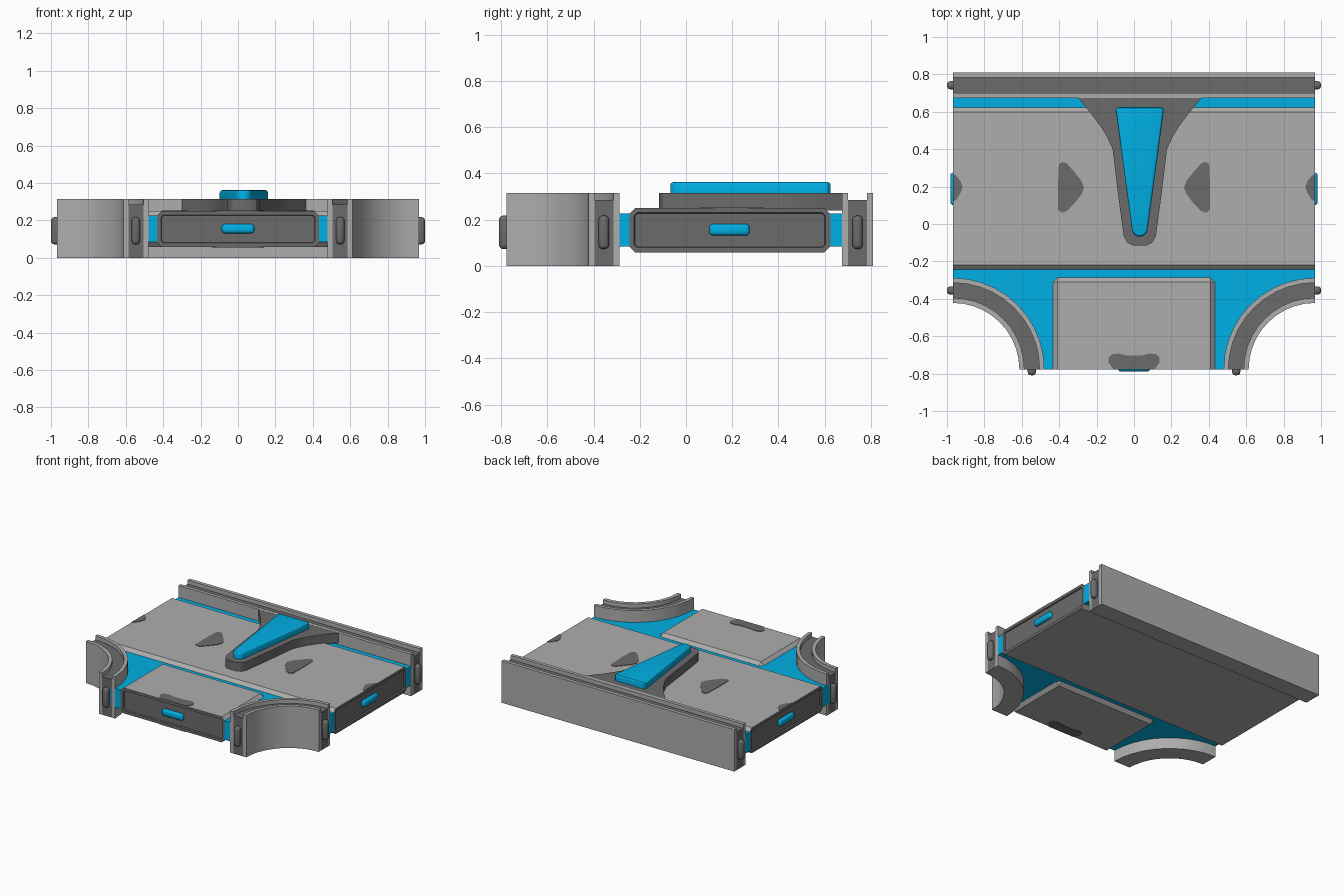
import bpy, bmesh, math
from mathutils import Vector

if "Cube" in bpy.data.objects:
    bpy.data.objects.remove(bpy.data.objects["Cube"])


def material(name, rgb):
    m = bpy.data.materials.new(name)
    m.diffuse_color = (*rgb, 1)
    m.use_nodes = True
    m.node_tree.nodes["Principled BSDF"].inputs["Base Color"].default_value = m.diffuse_color
    return m


LIGHT = material("light_grey", (0.42, 0.42, 0.42))
DARK = material("dark_grey", (0.147, 0.147, 0.147))
BLUE = material("glow_blue", (0.0, 0.43, 0.78))

X, YF, YB = 0.968, -0.777, 0.809      # side ends, front end, back of wall
CY = 0.188                            # centre line of the main road
WALL_T = 0.134


def finish(name, bm, mats, smooth=True):
    bmesh.ops.recalc_face_normals(bm, faces=bm.faces[:])
    me = bpy.data.meshes.new(name)
    bm.to_mesh(me)
    bm.free()
    ob = bpy.data.objects.new(name, me)
    bpy.context.collection.objects.link(ob)
    for m in mats:
        me.materials.append(m)
    if smooth:
        bpy.ops.object.select_all(action='DESELECT')
        ob.select_set(True)
        bpy.context.view_layer.objects.active = ob
        bpy.ops.object.shade_smooth_by_angle(angle=math.radians(30))
    return ob


def prism(name, pts, z0, z1, mat, bottom=None, top_bevel=0):
    """Extrude a flat outline upward; the underside may have its own colour."""
    bm = bmesh.new()
    face = bm.faces.new([bm.verts.new((x, y, z0)) for x, y in pts])
    up = bmesh.ops.extrude_face_region(bm, geom=[face], use_keep_orig=True)
    for v in up["geom"]:
        if isinstance(v, bmesh.types.BMVert):
            v.co.z = z1
    bmesh.ops.recalc_face_normals(bm, faces=bm.faces[:])
    if bottom:
        for f in bm.faces:
            f.material_index = int(f.normal.z < -0.5)
    if top_bevel:
        edges = [e for e in bm.edges if all(v.co.z > z1 - 1e-4 for v in e.verts)]
        bmesh.ops.bevel(bm, geom=edges, offset=top_bevel, segments=3,
                        profile=0.5, affect='EDGES')
    return finish(name, bm, [mat] + ([bottom] if bottom else []))


def rounded_box(name, centre, size, r, mat):
    bm = bmesh.new()
    bmesh.ops.create_cube(bm, size=1)
    for v in bm.verts:
        v.co = Vector(centre) + Vector([a * b for a, b in zip(v.co, size)])
    bmesh.ops.bevel(bm, geom=bm.edges[:], offset=r, segments=3, profile=0.5,
                    affect='EDGES')
    return finish(name, bm, [mat])


def road(name, lo, hi, out_dirs):
    """Chamfered slab with dark recessed panels on its open ends."""
    def is_end(f):
        return any(f.normal.dot(d) > 0.99 for d in out_dirs)

    bm = bmesh.new()
    bmesh.ops.create_cube(bm, size=1)
    for v in bm.verts:
        v.co = [l + (c + 0.5) * (h - l) for c, l, h in zip(v.co, lo, hi)]
    bm.normal_update()
    edges = [e for e in bm.edges if not any(is_end(f) for f in e.link_faces)]
    bmesh.ops.bevel(bm, geom=edges, offset=0.025, segments=1, affect='EDGES')
    bm.normal_update()
    ends = [f for f in bm.faces if is_end(f)]
    for f in ends:
        f.material_index = 1
    bmesh.ops.inset_individual(bm, faces=ends, thickness=0.022, depth=0)
    bmesh.ops.inset_individual(bm, faces=ends, thickness=0.004, depth=-0.01)
    return finish(name, bm, [LIGHT, DARK], smooth=False)


def arc(r, s, n=10):
    return [(s * (X - r * math.sin(math.pi / 2 * i / n)),
             YF + r * math.cos(math.pi / 2 * i / n)) for i in range(n + 1)]


# Walls: dark grooved core between two raised lips
BANDS = [("outer_lip", 0, 0.027, 0.315, LIGHT),
         ("core", 0.027, 0.108, 0.285, DARK),
         ("inner_lip", 0.108, WALL_T, 0.315, LIGHT)]
for part, a, b, top, mat in BANDS:
    prism("back_wall_" + part, [(-X, YB - b), (X, YB - b), (X, YB - a), (-X, YB - a)],
          0, top, mat, LIGHT)
    for s, side in ((-1, "left"), (1, "right")):
        prism(f"{side}_corner_wall_{part}",
              arc(0.355 + a, s) + arc(0.355 + b, s)[::-1], 0, top, mat, LIGHT)

# Roads
road("main_road", (-X, -0.245, 0.058), (X, 0.624, 0.25),
     [Vector((1, 0, 0)), Vector((-1, 0, 0))])
road("front_road", (-0.433, YF, 0.058), (0.433, -0.286, 0.25), [Vector((0, -1, 0))])

# Blue glow filling the gaps between the roads and walls
prism("back_glow", [(-X, 0.615), (X, 0.615), (X, 0.69), (-X, 0.69)], 0.084, 0.226, BLUE)
prism("front_glow", [(-X, -0.238), (X, -0.238)] + arc(0.45, 1) +
      [(0.42, YF), (0.42, -0.3), (-0.42, -0.3), (-0.42, YF)] + arc(0.45, -1)[::-1],
      0.084, 0.226, BLUE)

# Connector pegs on the wall ends and lights on the road ends
for s, side in ((-1, "left"), (1, "right")):
    for y, where in ((YB - WALL_T / 2, "back"), (YF + 0.4215, "front")):
        rounded_box(f"{side}_{where}_peg", (s * 0.97, y, 0.145),
                    (0.06, 0.044, 0.145), 0.018, DARK)
    rounded_box(f"{side}_front_end_peg", (s * (X - 0.4215), -0.779, 0.145),
                (0.044, 0.06, 0.145), 0.018, DARK)
    rounded_box(f"{side}_light", (s * 0.957, CY, 0.156), (0.05, 0.174, 0.05), 0.016, BLUE)
rounded_box("front_light", (0, -0.764, 0.156), (0.174, 0.05, 0.05), 0.016, BLUE)

# Pointer: flared dark base with a blue wedge on top
CX = 0.031
half = [(0.333, 0.677), (0.285, 0.62), (0.245, 0.57), (0.205, 0.515), (0.175, 0.465),
        (0.145, 0.40), (0.115, 0.15), (0.086, -0.065), (0.066, -0.1), (0.035, -0.116)]
prism("pointer_base", [(CX + w, y) for w, y in half] +
      [(CX - w, y) for w, y in half[::-1]], 0.24, 0.3145, DARK)
tip = [(CX + 0.042 * math.cos(t), -0.026 + 0.042 * math.sin(t))
       for t in [-math.radians(8 + i * 164 / 8) for i in range(9)]]
prism("pointer_wedge", [(CX - 0.118, 0.626), (CX - 0.129, 0.614)] + tip[::-1] +
      [(CX + 0.129, 0.614), (CX + 0.118, 0.626)], 0.31, 0.362, BLUE, top_bevel=0.014)

# Painted dark patches on the road surfaces
blob = [(0.405, 0.075), (0.385, 0.06), (0.355, 0.072), (0.315, 0.115), (0.28, 0.16),
        (0.268, 0.195), (0.28, 0.23), (0.32, 0.28), (0.36, 0.325), (0.385, 0.332),
        (0.402, 0.318), (0.407, 0.2)]
edge_blob = [(X, 0.268), (0.95, 0.258), (0.93, 0.232), (0.916, 0.2), (0.926, 0.17),
             (0.948, 0.132), (X, 0.118)]
for s, side in ((-1, "left"), (1, "right")):
    prism(f"{side}_road_patch", [(s * x, y) for x, y in blob], 0.248, 0.253, DARK)
    prism(f"{side}_edge_patch", [(s * x, y) for x, y in edge_blob], 0.248, 0.253, DARK)
h = [(0.11, YF), (0.138, -0.738), (0.134, -0.71), (0.115, -0.695), (0.08, -0.693),
     (0.045, -0.702)]
front_blob = h + [(-x, y) for x, y in h[::-1]]
prism("front_patch_top", front_blob, 0.248, 0.253, DARK)
prism("front_patch_under", front_blob, 0.055, 0.060, DARK)
